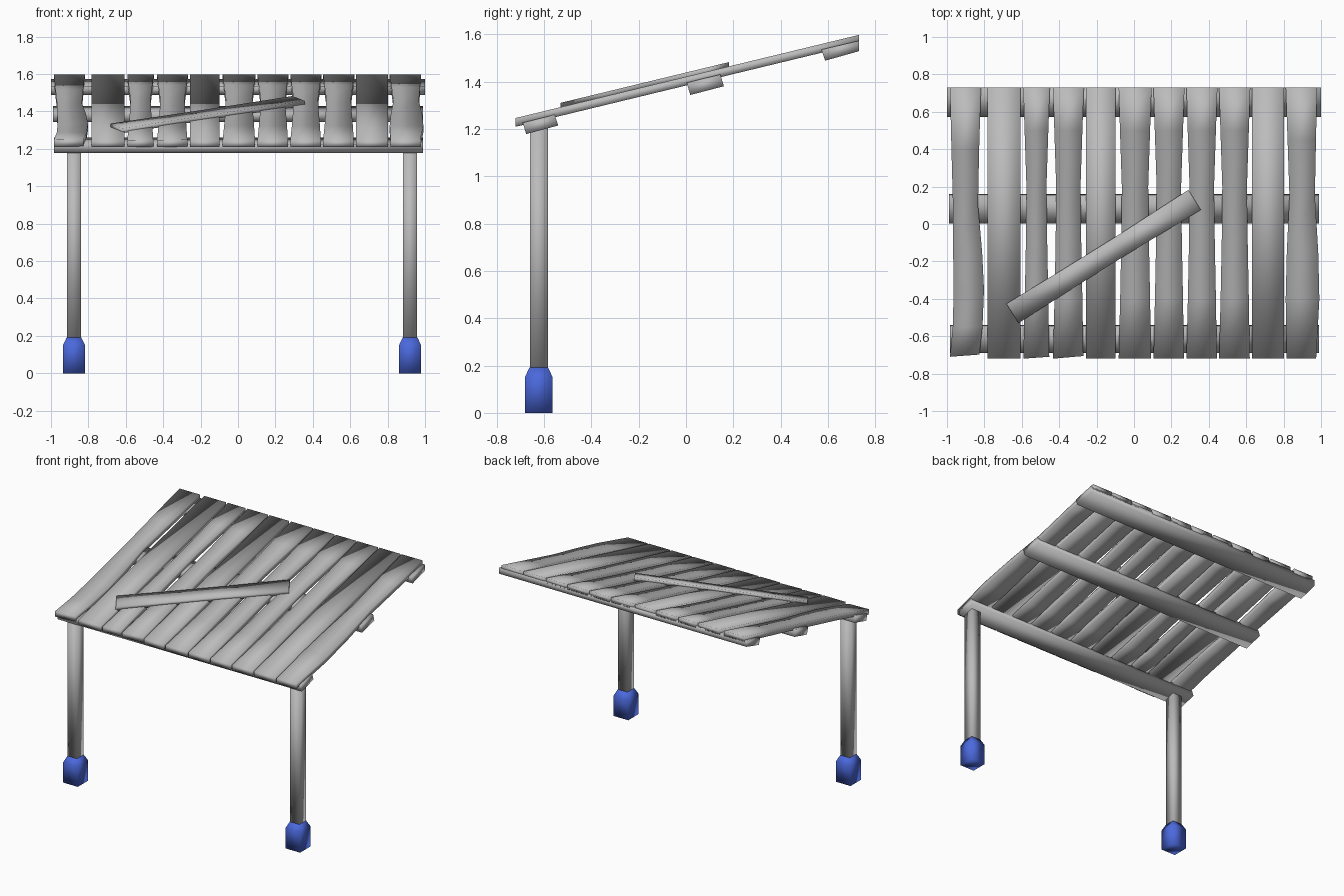
import bpy, bmesh, math
from mathutils import Vector

cube = bpy.data.objects.get("Cube")
if cube:
    bpy.data.objects.remove(cube, do_unlink=True)


def material(name, color):
    m = bpy.data.materials.new(name)
    m.use_nodes = True
    m.diffuse_color = color
    m.node_tree.nodes["Principled BSDF"].inputs["Base Color"].default_value = color
    return m


WOOD = material("grey wood", (0.5, 0.5, 0.5, 1))
BLUE = material("blue footing", (0.07, 0.14, 0.72, 1))


def loft(name, rings, mat):
    """Skin a row of four-cornered rings and close both ends."""
    bm = bmesh.new()
    vs = [[bm.verts.new(p) for p in ring] for ring in rings]
    n = len(rings[0])
    for a, b in zip(vs, vs[1:]):
        for i in range(n):
            j = (i + 1) % n
            bm.faces.new((a[i], a[j], b[j], b[i]))
    bm.faces.new(vs[0])
    bm.faces.new(vs[-1])
    bmesh.ops.recalc_face_normals(bm, faces=bm.faces)
    for f in bm.faces:
        f.smooth = True
    me = bpy.data.meshes.new(name)
    bm.to_mesh(me)
    bm.free()
    me.materials.append(mat)
    ob = bpy.data.objects.new(name, me)
    bpy.context.collection.objects.link(ob)
    return ob


def roof(y):
    """Height of the sloping roof surface."""
    return 1.42 + 0.242 * y


def square(x, y, z, h):
    return [(x + a * h, y + b * h, z) for a, b in ((-1, -1), (1, -1), (1, 1), (-1, 1))]


# posts and chamfered footings
POST_Y = -0.622
for side, x in (("right", -0.877), ("left", 0.92)):
    loft(side + "_post", [square(x, POST_Y, z, 0.038) for z in (0.17, 1.21)], WOOD)
    loft(side + "_footing",
         [square(x, POST_Y, z, h) for z, h in ((0, 0.059), (0.15, 0.059), (0.192, 0.039))], BLUE)

# cross beams, as side profiles carried across the width
beams = {
    "front_beam": (-0.984, 0.988, [(-0.69, 1.226), (-0.675, 1.178), (-0.54, 1.214), (-0.555, 1.26)]),
    "middle_beam": (-0.99, 0.99, [(0.003, 1.395), (0.018, 1.343), (0.16, 1.38), (0.145, 1.43)]),
    "back_beam": (-1.0, 1.0, [(0.572, 1.535), (0.588, 1.488), (0.73, 1.528), (0.73, 1.572)]),
}
for name, (x0, x1, prof) in beams.items():
    loft(name, [[(x, y, z) for y, z in prof] for x in (x0, x1)], WOOD)

# plank outlines: (y, inset of left edge, inset of right edge)
STRAIGHT = [(-0.72, 0, 0), (0.73, 0, 0)]
WAISTED = [(-0.72, 0, 0.003), (-0.4, 0.008, 0.008), (-0.1, 0.014, 0.014),
           (0.2, 0.017, 0.018), (0.5, 0.007, 0.008), (0.73, 0, 0)]
BOWED = [(-0.71, 0, 0.008), (-0.55, 0.015, -0.008), (-0.35, 0.02, -0.016),
         (-0.15, 0.017, -0.006), (0.1, 0.016, 0.016), (0.4, 0.008, 0.01), (0.73, 0, 0)]
END = [(-0.72, 0.005, 0.005), (-0.4, 0, -0.012), (-0.15, 0.006, -0.006),
       (0.15, 0.02, 0.012), (0.45, 0.01, 0.006), (0.73, 0, 0)]

# x edges, outline, slant of the front end
planks = [
    (-0.984, -0.818, BOWED, 0.012), (-0.784, -0.608, STRAIGHT, 0),
    (-0.592, -0.45, WAISTED, 0.01), (-0.433, -0.268, WAISTED, 0.014),
    (-0.257, -0.1, STRAIGHT, 0), (-0.082, 0.094, WAISTED, 0),
    (0.104, 0.27, WAISTED, 0), (0.28, 0.446, WAISTED, 0),
    (0.455, 0.622, WAISTED, 0), (0.632, 0.802, STRAIGHT, 0),
    (0.811, 0.979, END, 0),
]
THICK = 0.037
for i, (x0, x1, outline, slant) in enumerate(planks, 1):
    rings = []
    for k, (y, a, b) in enumerate(outline):
        yr = y + (slant if k == 0 else 0)
        l, r = x0 + a, x1 - b
        rings.append([(l, y, roof(y)), (r, yr, roof(yr)),
                      (r, yr, roof(yr) - THICK), (l, y, roof(y) - THICK)])
    loft("roof_plank_%d" % i, rings, WOOD)

# diagonal board nailed on top
start, end = Vector((-0.65, -0.478)), Vector((0.324, 0.129))
along = (end - start).normalized()
across = Vector((-along.y, along.x))
rings = []
for t, half in ((0, 0.061), (0.3, 0.057), (0.6, 0.056), (1, 0.063)):
    c = start.lerp(end, t)
    p, q = c - across * half, c + across * half
    rings.append([(v.x, v.y, roof(v.y) + h)
                  for v, h in ((p, -0.008), (q, -0.008), (q, 0.018), (p, 0.018))])
loft("diagonal_board", rings, WOOD)
